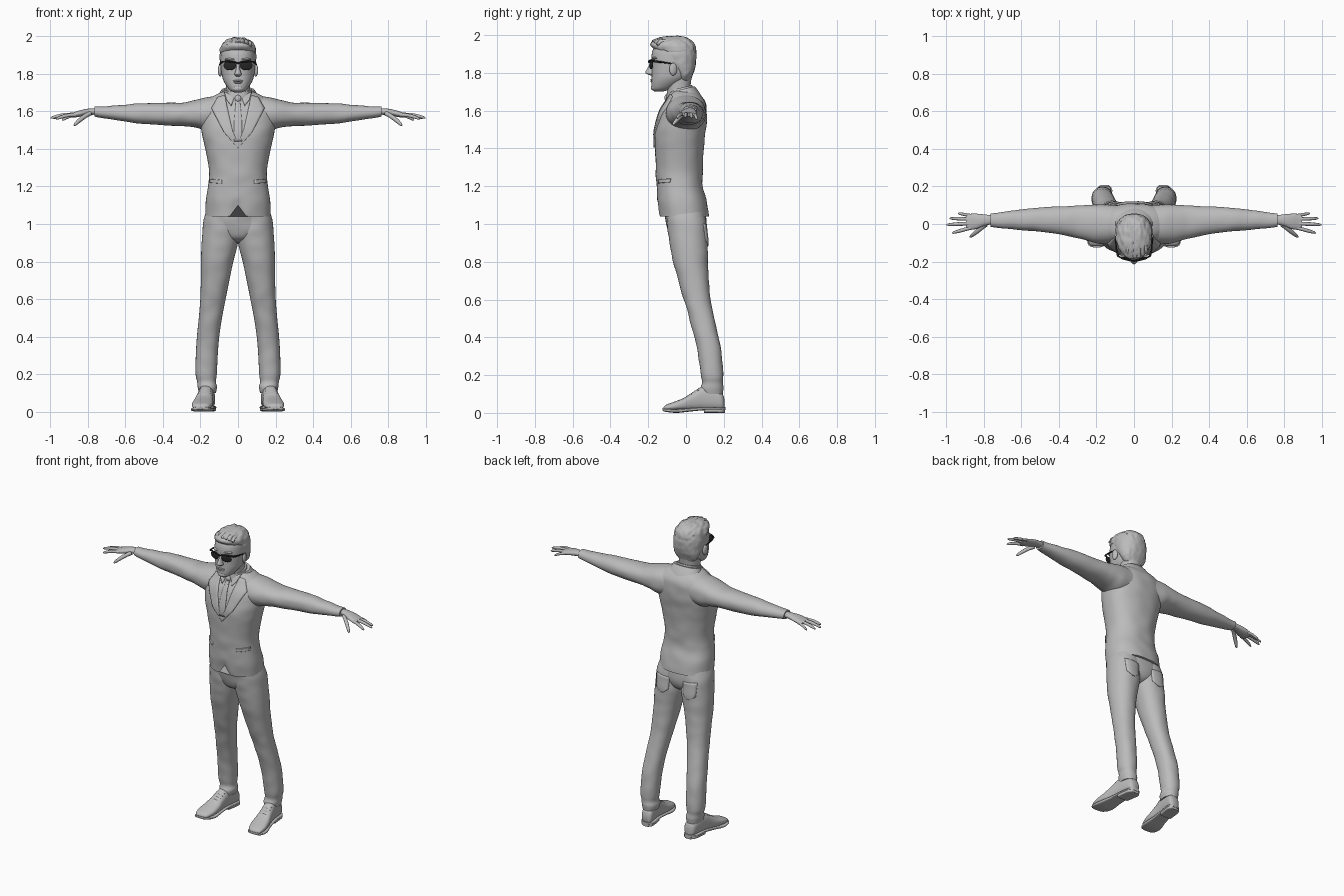
import bpy, bmesh, math
from mathutils import Vector, Matrix, noise
from mathutils.bvhtree import BVHTree

if "Cube" in bpy.data.objects:
    bpy.data.objects.remove(bpy.data.objects["Cube"], do_unlink=True)


def material(name, value):
    m = bpy.data.materials.new(name)
    m.use_nodes = True
    m.diffuse_color = (value, value, value, 1)
    m.node_tree.nodes["Principled BSDF"].inputs["Base Color"].default_value = m.diffuse_color
    return m


GREY = material("plain_grey", 0.5)
BLACK = material("glossy_black", 0.02)


def finish(name, bm, mat=GREY, mirror=False, angle=50):
    bmesh.ops.recalc_face_normals(bm, faces=bm.faces[:])
    me = bpy.data.meshes.new(name)
    bm.to_mesh(me)
    bm.free()
    me.materials.append(mat)
    me.shade_smooth()
    me.set_sharp_from_angle(angle=math.radians(angle))
    ob = bpy.data.objects.new(name, me)
    bpy.context.collection.objects.link(ob)
    if mirror:
        ob.modifiers.new("mirror", 'MIRROR').use_clip = False
    return ob


def skin(rings, caps=True):
    # Bridge a list of closed rings of equal length
    bm = bmesh.new()
    loops = [[bm.verts.new(p) for p in ring] for ring in rings]
    n = len(loops[0])
    for lo, hi in zip(loops, loops[1:]):
        for i in range(n):
            j = (i + 1) % n
            bm.faces.new((lo[i], lo[j], hi[j], hi[i]))
    if caps:
        bm.faces.new(loops[0])
        bm.faces.new(loops[-1])
    return bm


def spline(rows, steps):
    # Catmull-Rom interpolation of the section rows
    rows = [rows[0]] + rows + [rows[-1]]
    out = []
    for a, b, c, d in zip(rows, rows[1:], rows[2:], rows[3:]):
        for s in range(steps):
            t = s / steps
            out.append([q + t * (r - p) / 2 + t * t * (2 * p - 5 * q + 4 * r - s4) / 2
                        + t ** 3 * (3 * q - p - 3 * r + s4) / 2
                        for p, q, r, s4 in zip(a, b, c, d)])
    return out + [list(rows[-1])]


def loft(name, rows, axis='Z', power=2.2, n=40, steps=5, warp=None, caps=True, **kw):
    # Each row: position on the axis, then min and max of the two other axes
    place = {'X': lambda t, a, b: (t, a, b), 'Y': lambda t, a, b: (a, t, b),
             'Z': lambda t, a, b: (a, b, t)}[axis]
    rings = []
    for t, a0, a1, b0, b1 in spline(rows, steps):
        ring = []
        for i in range(n):
            c, s = math.cos(math.tau * i / n), math.sin(math.tau * i / n)
            c = math.copysign(abs(c) ** (2 / power), c)
            s = math.copysign(abs(s) ** (2 / power), s)
            p = Vector(place(t, (a0 + a1 + (a1 - a0) * c) / 2, (b0 + b1 + (b1 - b0) * s) / 2))
            ring.append(warp(p) if warp else p)
        rings.append(ring)
    return finish(name, skin(rings, caps), **kw)


def even(rows):
    # Rows symmetric in x: (z, half width, back-most and front-most y)
    return [(z, -w, w, y0, y1) for z, w, y0, y1 in rows]


def tube(name, pts, radii, n=10, **kw):
    pts = [Vector(p) for p in pts]
    rings = []
    for i, p in enumerate(pts):
        q = (pts[min(i + 1, len(pts) - 1)] - pts[max(i - 1, 0)]).to_track_quat('Z', 'Y')
        rings.append([p + q @ Vector((math.cos(math.tau * k / n), math.sin(math.tau * k / n), 0)) * radii[i]
                      for k in range(n)])
    return finish(name, skin(rings), **kw)


def ball(name, at, size, turn=0, **kw):
    bm = bmesh.new()
    m = Matrix.Translation(at) @ Matrix.Rotation(turn, 4, 'Z') @ Matrix.Diagonal((*size, 1))
    bmesh.ops.create_uvsphere(bm, u_segments=24, v_segments=14, radius=1, matrix=m)
    return finish(name, bm, **kw)


def strip(name, left, right, host, side=-1, thick=0.014, mirror=True):
    # Thin cloth piece between two (x, z) outlines, laid on a host surface
    tree = BVHTree.FromPolygons([v.co for v in host.data.vertices],
                                [p.vertices[:] for p in host.data.polygons])
    bm = bmesh.new()
    grid = []
    for k in range((len(left) - 1) * 6 + 1):
        i = min(k // 6, len(left) - 2)
        l = Vector(left[i]).lerp(Vector(left[i + 1]), k / 6 - i)
        r = Vector(right[i]).lerp(Vector(right[i + 1]), k / 6 - i)
        row = []
        for j in range(7):
            p = l.lerp(r, j / 6)
            hit = tree.ray_cast(Vector((p.x, side, p.y)), Vector((0, -side, 0)))[0]
            row.append(bm.verts.new((p.x, hit.y if hit else 0, p.y)))
        grid.append(row)
    for a, b in zip(grid, grid[1:]):
        for j in range(6):
            bm.faces.new((a[j], a[j + 1], b[j + 1], b[j]))
    ob = finish(name, bm, mirror=mirror)
    sol = ob.modifiers.new("thickness", 'SOLIDIFY')
    sol.thickness, sol.offset = thick, 0
    return ob


def folds(p, amount=0.004):
    d = noise.noise(Vector((p.x * 12, p.y * 9, p.z * 16)))
    return p + Vector((0, d, d if abs(p.x) > 0.25 and p.z > 1.4 else 0)) * amount


# Jacket body, with the notch at the front hem
def jacket_warp(p):
    p = folds(p)
    if p.z < 1.15 and p.y < 0:
        p.z += 0.06 * max(0, 1 - abs(p.x) / 0.045) * (1.15 - p.z) / 0.11
    return p


jacket = loft("jacket", even([
    (1.04, .174, -.14, .122), (1.12, .172, -.152, .11), (1.2, .16, -.156, .088),
    (1.28, .154, -.16, .088), (1.38, .17, -.165, .093), (1.46, .188, -.167, .1),
    (1.53, .2, -.158, .108), (1.6, .2, -.135, .11), (1.645, .18, -.108, .102),
    (1.68, .135, -.09, .08), (1.705, .085, -.075, .05), (1.72, .05, -.06, .03)]),
    n=64, power=2.3, warp=jacket_warp)

# Sleeves
loft("sleeve", [
    (.08, -.1, .1, 1.5, 1.685), (.16, -.105, .106, 1.495, 1.677), (.22, -.096, .103, 1.513, 1.663),
    (.3, -.075, .097, 1.524, 1.648), (.4, -.056, .092, 1.528, 1.646), (.52, -.04, .085, 1.535, 1.644),
    (.64, -.028, .072, 1.552, 1.633), (.765, -.015, .058, 1.573, 1.626)],
    axis='X', warp=folds, mirror=True)

# Hands
loft("palm", [
    (.75, 0, .046, 1.584, 1.618), (.8, -.01, .051, 1.58, 1.615), (.84, -.026, .055, 1.573, 1.607),
    (.875, -.03, .054, 1.568, 1.596), (.895, -.022, .046, 1.572, 1.59)], axis='X', n=24, mirror=True)
for finger, base, tip, r in (
        ("index_finger", (.87, -.02, 1.582), (.97, -.048, 1.56), .0095),
        ("middle_finger", (.87, .003, 1.584), (1, -.004, 1.565), .0098),
        ("ring_finger", (.87, .026, 1.583), (.983, .03, 1.562), .0092),
        ("little_finger", (.865, .044, 1.58), (.938, .057, 1.553), .0082),
        ("thumb", (.79, -.002, 1.59), (.875, -.07, 1.525), .0115)):
    a, b = Vector(base), Vector(tip)
    spots = (0, .3, .5, .75, .93, 1)
    tube(finger, [a.lerp(b, t) + Vector((0, 0, .006 * math.sin(t * math.pi))) for t in spots],
         [r * k for k in (1.15, 1, 1.05, .9, .7, .25)], mirror=True)

# Trousers
loft("trouser_hips", even([
    (.9, .03, -.03, .05), (.925, .1, -.075, .09), (.97, .165, -.097, .108),
    (1.03, .176, -.11, .108), (1.1, .16, -.12, .095)]), warp=folds)
leg = loft("trouser_leg", [
    (.1, .118, .208, .08, .196), (.13, .112, .215, .074, .198), (.16, .118, .218, .082, .193),
    (.2, .113, .226, .078, .197), (.3, .108, .225, .066, .19), (.4, .1, .219, .044, .174),
    (.5, .085, .209, .018, .15), (.6, .066, .201, -.012, .13), (.7, .046, .198, -.04, .12),
    (.8, .025, .197, -.068, .115), (.88, .004, .195, -.084, .115), (.95, -.006, .19, -.094, .112),
    (1.02, -.006, .184, -.102, .105), (1.08, 0, .165, -.11, .09)],
    warp=folds, mirror=True)
strip("back_pocket", [(.05, .99), (.055, .91), (.09, .885)], [(.15, 1), (.145, .91), (.11, .885)],
      leg, side=1, thick=.007)


# Shoes, turned slightly outward
def toe_out(p):
    return Vector((p.x + .165 - (p.y - .14) * .13, p.y, p.z))


loft("shoe_upper", [
    (-.118, -.02, .02, .015, .03), (-.105, -.043, .043, .012, .043), (-.06, -.055, .055, .012, .06),
    (-.01, -.053, .053, .012, .08), (.04, -.045, .045, .012, .112), (.09, -.041, .041, .014, .14),
    (.15, -.04, .04, .014, .13), (.19, -.036, .036, .014, .105), (.203, -.02, .02, .02, .075)],
    axis='Y', power=2.5, warp=toe_out, mirror=True)
loft("shoe_sole", [
    (-.124, -.02, .02, .012, .026), (-.108, -.048, .048, .006, .022), (-.05, -.06, .06, 0, .02),
    (.03, -.048, .048, .008, .026), (.1, -.044, .044, .014, .03), (.18, -.044, .044, .014, .03),
    (.208, -.022, .022, .014, .03)], axis='Y', power=4, warp=toe_out, mirror=True)
loft("shoe_heel", [
    (.095, -.042, .042, 0, .022), (.18, -.043, .043, 0, .022), (.206, -.022, .022, 0, .022)],
    axis='Y', power=4, warp=toe_out, mirror=True)
for i in range(4):
    y, z = .012 + i * .018, .092 + i * .011
    tube("shoe_lace", [toe_out(Vector((x, y, z - 9 * x * x))) for x in (-.03, -.015, 0, .015, .03)],
         [.004] * 5, n=6, mirror=True)

# Lapels, pockets, tie and collars
strip("lapel", [(0, 1.43), (.03, 1.5), (.052, 1.6), (.07, 1.685)],
      [(0, 1.405), (.075, 1.49), (.14, 1.615), (.105, 1.675)], jacket)
strip("pocket_flap", [(.085, 1.235), (.085, 1.215)], [(.148, 1.24), (.148, 1.22)], jacket)
strip("tie", [(-.014, 1.675), (-.011, 1.65), (-.02, 1.55), (-.022, 1.44)],
      [(.014, 1.675), (.011, 1.65), (.02, 1.55), (.022, 1.44)], jacket, mirror=False)
strip("shirt_collar_wing", [(.014, 1.685), (.036, 1.63)], [(.072, 1.7), (.06, 1.66)], jacket)
ball("tie_knot", (0, -.1, 1.668), (.018, .014, .02))


def collar_tilt(p):
    return p + Vector((0, 0, (p.y + .04) * .25))


loft("shirt_collar", even([(1.64, .092, -.11, .05), (1.69, .079, -.104, .04), (1.718, .073, -.1, .032)]),
     warp=collar_tilt)
loft("jacket_collar", even([(1.62, .13, -.09, .095), (1.67, .108, -.08, .07), (1.708, .089, -.072, .046)]),
     warp=collar_tilt)

# Neck and head
loft("neck", even([(1.62, .07, -.1, .03), (1.7, .064, -.1, .022), (1.78, .066, -.115, .03)]))
loft("head", even([
    (1.702, .02, -.168, -.12), (1.714, .043, -.18, -.08), (1.74, .064, -.183, -.03),
    (1.77, .08, -.182, .01), (1.8, .087, -.181, .032), (1.84, .092, -.181, .046),
    (1.88, .093, -.183, .05), (1.92, .089, -.176, .046), (1.96, .07, -.15, .022),
    (1.985, .035, -.1, -.02)]))
loft("nose", even([
    (1.786, .01, -.188, -.16), (1.797, .019, -.212, -.16), (1.808, .016, -.214, -.16),
    (1.83, .01, -.201, -.16), (1.86, .009, -.187, -.16)]), n=16)
for part, z, w in (("upper_lip", 1.763, .026), ("lower_lip", 1.754, .022)):
    ball(part, (0, -.18, z), (w, .009, .005))
ball("chin", (0, -.168, 1.722), (.03, .018, .017))
ball("brow", (.04, -.168, 1.878), (.032, .012, .007), turn=.3, mirror=True)
ball("ear", (.095, -.068, 1.82), (.011, .021, .034), turn=.25, mirror=True)


# Hair, swept back from the forehead
def tousle(p):
    d = noise.noise(Vector((p.x * 70, p.y * 25, p.z * 35))) * .006
    out = (p - Vector((0, -.06, 1.87))).normalized()
    return p + out * d


loft("hair_top", even([
    (1.9, .092, -.12, .052), (1.922, .096, -.165, .054), (1.95, .09, -.188, .046),
    (1.973, .072, -.17, .027), (1.987, .05, -.135, .003), (1.994, .02, -.09, -.03)]),
    n=72, warp=tousle)
loft("hair_back", even([
    (1.76, .058, -.04, .024), (1.785, .08, -.05, .034), (1.82, .091, -.075, .046),
    (1.86, .096, -.12, .054), (1.9, .097, -.135, .055), (1.94, .088, -.13, .046)]),
    n=72, warp=lambda p: p + (tousle(p) - p) * .5)
for i in range(7):
    x = -.06 + i * .02
    lift = .012 * (abs(x) / .06) ** 2
    tube("hair_lock", [(x, -.165 + lift * 2, 1.945 - lift), (x + .005, -.172 + lift * 2, 1.965 - lift),
                       (x * .95 + .006, -.135, 1.979 - lift), (x * .9, -.08, 1.982 - lift),
                       (x * .8, -.02, 1.965 - lift)], [.005, .012, .011, .01, .004], n=8)

# Sunglasses
ball("lens", (.044, -.184, 1.845), (.034, .006, .025), turn=.25, mat=BLACK, mirror=True)
tube("glasses_brow_bar", [(0, -.197, 1.857), (.02, -.195, 1.864), (.06, -.185, 1.868), (.086, -.17, 1.864)],
     [.0045] * 4, n=8, mat=BLACK, mirror=True)
tube("glasses_temple", [(.085, -.172, 1.862), (.095, -.13, 1.857), (.098, -.065, 1.848)],
     [.006, .0045, .003], n=8, mat=BLACK, mirror=True)
